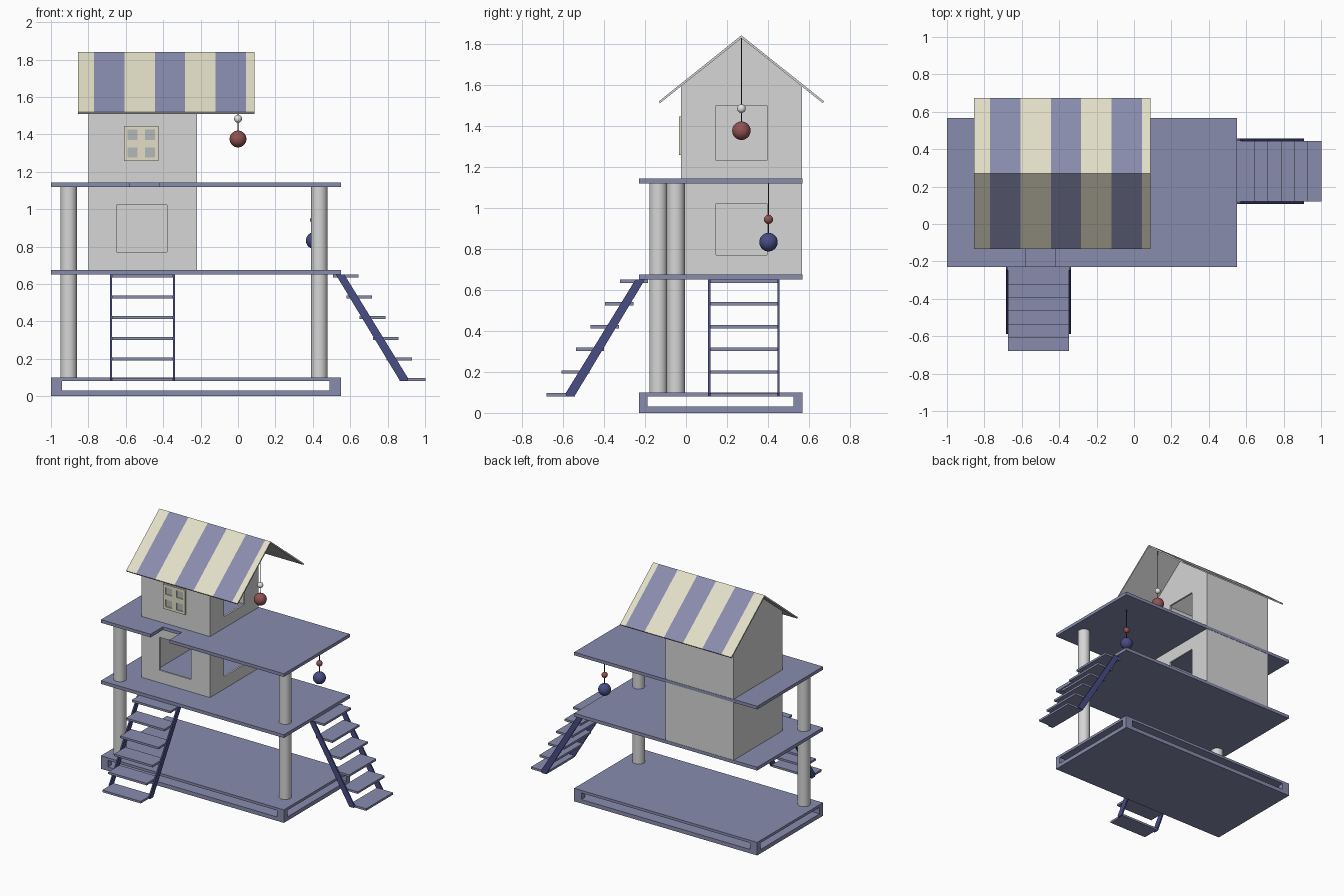
import bpy, bmesh, math
from mathutils import Matrix, Vector

if "Cube" in bpy.data.objects:
    bpy.data.objects.remove(bpy.data.objects["Cube"])


def material(name, r, g, b):
    lin = [((c / 255 + 0.055) / 1.055) ** 2.4 for c in (r, g, b)]
    m = bpy.data.materials.new(name)
    m.diffuse_color = (*lin, 1)
    m.use_nodes = True
    m.node_tree.nodes["Principled BSDF"].inputs["Base Color"].default_value = m.diffuse_color
    return m


LAVENDER = material("lavender", 137, 140, 174)
GREY = material("light_grey", 214, 214, 214)
CREAM = material("cream", 226, 222, 198)
NAVY = material("navy", 72, 77, 132)
RED = material("dull_red", 146, 82, 82)
WHITE = material("white", 228, 228, 228)
DARK = material("dark_string", 60, 60, 62)
PANE = material("pane_grey", 180, 184, 186)


def finish(name, bm, *mats):
    bmesh.ops.recalc_face_normals(bm, faces=bm.faces)
    me = bpy.data.meshes.new(name)
    bm.to_mesh(me)
    bm.free()
    for m in mats:
        me.materials.append(m)
    ob = bpy.data.objects.new(name, me)
    bpy.context.collection.objects.link(ob)
    return ob


def add_box(bm, x0, x1, y0, y1, z0, z1):
    mat = Matrix.Translation(((x0 + x1) / 2, (y0 + y1) / 2, (z0 + z1) / 2)) @ \
        Matrix.Diagonal((x1 - x0, y1 - y0, z1 - z0, 1))
    bmesh.ops.create_cube(bm, size=1, matrix=mat)


def boxes(name, mat, *dims):
    bm = bmesh.new()
    for d in dims:
        add_box(bm, *d)
    return finish(name, bm, mat)


def add_prism(bm, pts, a, b, axis):
    # pts are (u, z); extruded along x (axis 0) or along y (axis 1)
    def v(t, p):
        return (t, p[0], p[1]) if axis == 0 else (p[0], t, p[1])
    rings = [[bm.verts.new(v(t, p)) for p in pts] for t in (a, b)]
    bm.faces.new(rings[0])
    bm.faces.new(rings[1])
    for i in range(len(pts)):
        j = (i + 1) % len(pts)
        bm.faces.new((rings[0][i], rings[0][j], rings[1][j], rings[1][i]))


def smooth(ob):
    bpy.ops.object.select_all(action='DESELECT')
    bpy.context.view_layer.objects.active = ob
    ob.select_set(True)
    bpy.ops.object.shade_smooth_by_angle()


def cylinder(name, mat, x, y, z0, z1, r, n=32):
    bm = bmesh.new()
    bmesh.ops.create_cone(bm, cap_ends=True, segments=n, radius1=r, radius2=r, depth=z1 - z0,
                          matrix=Matrix.Translation((x, y, (z0 + z1) / 2)))
    smooth(finish(name, bm, mat))


def ball(name, mat, x, y, z, r):
    bm = bmesh.new()
    bmesh.ops.create_uvsphere(bm, u_segments=32, v_segments=16, radius=r,
                              matrix=Matrix.Translation((x, y, z)))
    smooth(finish(name, bm, mat))


X0, X1, Y0, Y1 = -1.0, 0.55, -0.23, 0.567

# base: two plates held apart by corner blocks
boxes("base", LAVENDER,
      (X0, X1, Y0, Y1, 0, 0.03), (X0, X1, Y0, Y1, 0.08, 0.10),
      *[(a, a + 0.06, b, b + 0.042, 0.03, 0.08)
        for a in (X0, X1 - 0.06) for b in (Y0, Y1 - 0.042)])

# platforms, the upper one with a ladder notch in its front edge
boxes("middle_platform", LAVENDER, (X0, X1, Y0, Y1, 0.65, 0.675))
outline = [(X0, Y0), (-0.58, Y0), (-0.58, -0.08), (-0.42, -0.08), (-0.42, Y0),
           (X1, Y0), (X1, Y1), (X0, Y1)]
bm = bmesh.new()
face = bm.faces.new([bm.verts.new((x, y, 1.118)) for x, y in outline])
ext = bmesh.ops.extrude_face_region(bm, geom=[face], use_keep_orig=True)
bmesh.ops.translate(bm, vec=(0, 0, 0.024),
                    verts=[g for g in ext["geom"] if isinstance(g, bmesh.types.BMVert)])
finish("upper_platform", bm, LAVENDER)

# posts
for side, x, y in (("left", -0.905, -0.135), ("right", 0.435, -0.05)):
    cylinder(side + "_lower_post", GREY, x, y, 0.10, 0.65, 0.044)
    cylinder(side + "_upper_post", GREY, x, y, 0.675, 1.118, 0.044)

# house shell: gabled block hollowed out and cut by the openings
RY, RZ, SLOPE = 0.27, 1.84, 0.80


def gable(y0, y1, z0, drop):
    top = RZ - drop
    return [(y0, z0), (y1, z0), (y1, top - (y1 - RY) * SLOPE), (RY, top), (y0, top - (RY - y0) * SLOPE)]


T = 0.014
bm = bmesh.new()
add_prism(bm, gable(-0.024, 0.565, 0.67, 0.008), -0.80, -0.22, 0)
house = finish("house_walls", bm, GREY)
bm = bmesh.new()
add_prism(bm, gable(-0.024 + T, 0.565 - T, 0.6, -0.1), -0.80 + T, -0.22 - T, 0)
cutters = [finish("room_cutter", bm, GREY),
           boxes("front_cutter", GREY, (-0.65, -0.38, -0.1, 0.1, 0.77, 1.022)),
           boxes("low_side_cutter", GREY, (-0.3, -0.1, 0.147, 0.395, 0.77, 1.02)),
           boxes("high_side_cutter", GREY, (-0.3, -0.1, 0.147, 0.395, 1.23, 1.497))]
bpy.ops.object.select_all(action='DESELECT')
bpy.context.view_layer.objects.active = house
house.select_set(True)
for c in cutters:
    c.hide_render = True
    mod = house.modifiers.new("cut", 'BOOLEAN')
    mod.operation = 'DIFFERENCE'
    mod.solver = 'EXACT'
    mod.object = c
    bpy.ops.object.modifier_apply(modifier=mod.name)
for c in cutters:
    bpy.data.objects.remove(c)

# window frame with cross bars, and panes
wx0, wx1, wz0, wz1, b = -0.61, -0.424, 1.256, 1.445, 0.02
wx, wz = (wx0 + wx1) / 2, (wz0 + wz1) / 2
yo, yi = -0.034, -0.024
boxes("window_frame", CREAM,
      (wx0, wx0 + b, yo, yi, wz0, wz1), (wx1 - b, wx1, yo, yi, wz0, wz1),
      (wx0 + b, wx1 - b, yo, yi, wz0, wz0 + b), (wx0 + b, wx1 - b, yo, yi, wz1 - b, wz1),
      (wx - b, wx + b, yo, yi, wz0 + b, wz1 - b),
      (wx0 + b, wx - b, yo, yi, wz - b, wz + b), (wx + b, wx1 - b, yo, yi, wz - b, wz + b))
boxes("window_panes", PANE, (wx0 + b, wx1 - b, -0.027, -0.024, wz0 + b, wz1 - b))

# roof: chevron section swept along x, outer faces striped
xs = [-0.855, -0.77, -0.608, -0.445, -0.284, -0.12, 0.042, 0.088]
S, EZ, TH = 0.403, 1.518, 0.014
section = [(RY - S, EZ), (RY, RZ), (RY + S, EZ), (RY + S - 0.006, EZ - 0.009), (RY, RZ - TH), (RY - S + 0.006, EZ - 0.009)]
bm = bmesh.new()
rings = [[bm.verts.new((x, *p)) for p in section] for x in xs]
for k in range(len(xs) - 1):
    for i in range(6):
        j = (i + 1) % 6
        f = bm.faces.new((rings[k][i], rings[k][j], rings[k + 1][j], rings[k + 1][i]))
        f.material_index = k % 2 if i < 2 else 2
for r in (rings[0], rings[-1]):
    for q in ((0, 1, 4, 5), (1, 2, 3, 4)):
        bm.faces.new([r[i] for i in q]).material_index = 2
finish("striped_roof", bm, CREAM, LAVENDER, GREY)


# stairs: local x runs outward from the platform edge, local y is the width
def stairs(name, matrix):
    treads, rails = bmesh.new(), bmesh.new()
    for i in range(6):
        d, z = -0.045 + 0.0713 * i, 0.642 - 0.1108 * i
        add_box(treads, d, d + 0.1375, -0.163, 0.163, z - 0.008, z + 0.008)
    for w in (-0.174, 0.163):
        add_prism(rails, [(-0.03, 0.65), (0.016, 0.65), (0.357, 0.095), (0.352, 0.08), (0.314, 0.08)],
                  w, w + 0.011, 1)
    for part, bm, mat in (("treads", treads, LAVENDER), ("rails", rails, NAVY)):
        bmesh.ops.transform(bm, matrix=matrix, verts=bm.verts)
        finish(name + "_" + part, bm, mat)


stairs("right_stairs", Matrix.Translation((0.553, 0.282, 0)))
stairs("front_stairs", Matrix.Translation((-0.511, -0.23, 0)) @ Matrix.Rotation(-math.pi / 2, 4, 'Z'))

# hanging toys
cylinder("roof_string", DARK, 0, RY, 1.375, 1.83, 0.003, 8)
ball("roof_toy_ball", RED, 0, RY, 1.375, 0.045)
ball("roof_toy_bead", WHITE, 0, RY, 1.483, 0.021)
cylinder("platform_string", DARK, 0.408, 0.402, 0.83, 1.12, 0.003, 8)
ball("platform_toy_ball", NAVY, 0.408, 0.402, 0.832, 0.045)
ball("platform_toy_bead", RED, 0.408, 0.402, 0.943, 0.022)
